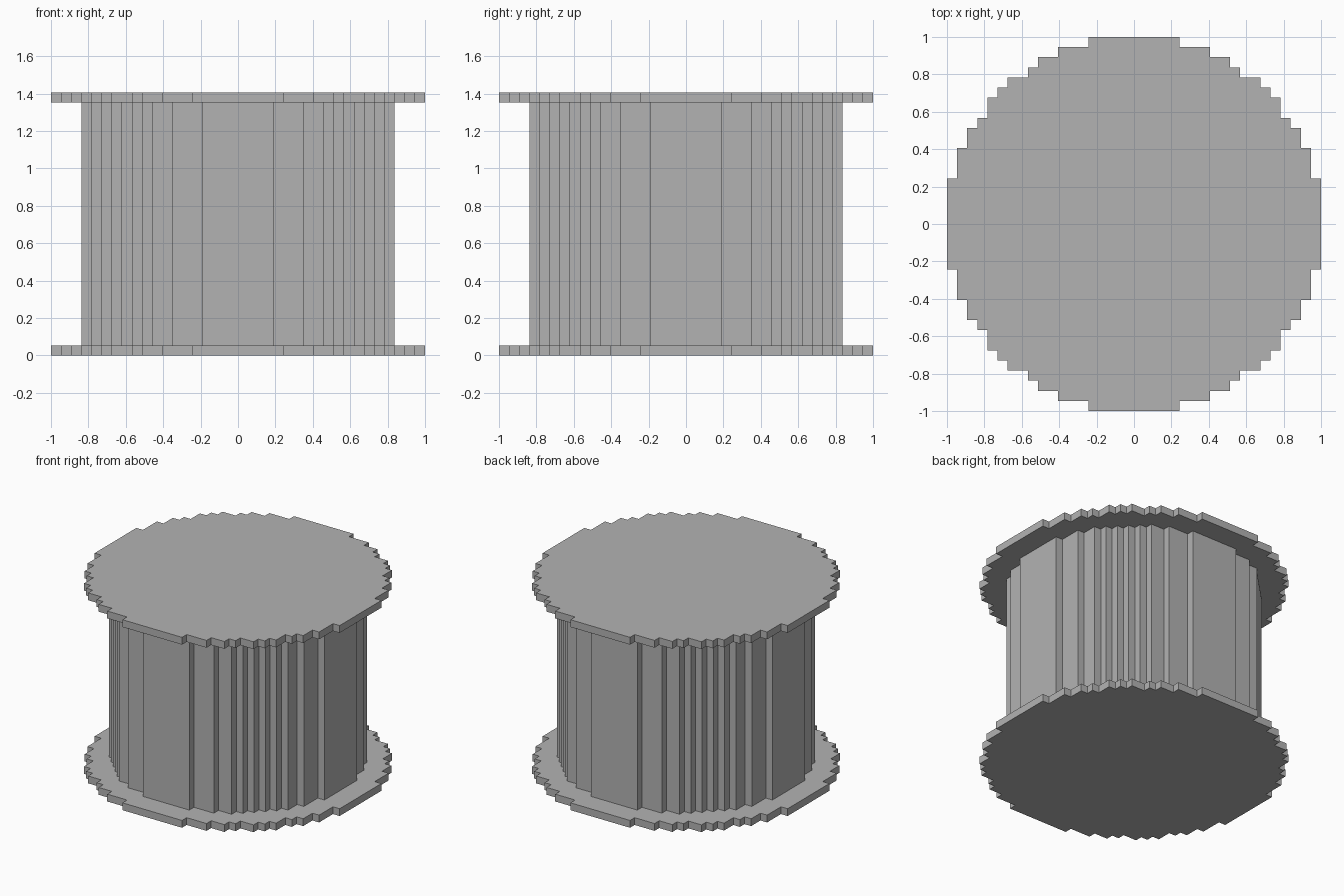
import bpy
import bmesh
import math

if "Cube" in bpy.data.objects:
    bpy.data.objects.remove(bpy.data.objects["Cube"], do_unlink=True)

UNIT = 2 / 37          # one block of the stepped outline
HEIGHT = 26            # total height in blocks

grey = bpy.data.materials.new("plain grey")
grey.use_nodes = True
grey.diffuse_color = (0.45, 0.45, 0.45, 1)
grey.node_tree.nodes["Principled BSDF"].inputs["Base Color"].default_value = grey.diffuse_color


def stepped_circle(radius):
    """Outline of a disc made of square blocks, counter-clockwise."""
    quarter = []
    previous = None
    for row in range(int(radius) + 1):
        half = math.floor(math.sqrt(radius ** 2 - row ** 2)) + 0.5
        if previous is not None and half != previous:
            quarter += [(previous, row - 0.5), (half, row - 0.5)]
        previous = half
    quarter.append((previous, radius))
    outline = []
    for _ in range(4):
        # each quarter turn starts at the flat side's outer corner
        outline += quarter
        quarter = [(-y, x) for x, y in quarter]
    return outline


def stepped_disc(name, radius, bottom, top):
    bm = bmesh.new()
    verts = [bm.verts.new((x * UNIT, y * UNIT, bottom * UNIT))
             for x, y in stepped_circle(radius)]
    base = bm.faces.new(verts)
    # keep the base face and raise a copy of it
    raised = bmesh.ops.extrude_face_region(bm, geom=[base], use_keep_orig=True)
    moved = [v for v in raised["geom"] if isinstance(v, bmesh.types.BMVert)]
    bmesh.ops.translate(bm, verts=moved, vec=(0, 0, (top - bottom) * UNIT))
    bmesh.ops.recalc_face_normals(bm, faces=bm.faces[:])
    mesh = bpy.data.meshes.new(name)
    bm.to_mesh(mesh)
    bm.free()
    mesh.materials.append(grey)
    obj = bpy.data.objects.new(name, mesh)
    bpy.context.collection.objects.link(obj)
    return obj


# Wide thin plates at both ends, narrower drum between them
stepped_disc("bottom_flange", 18.5, 0, 1)
stepped_disc("drum", 15.5, 1, HEIGHT - 1)
stepped_disc("top_flange", 18.5, HEIGHT - 1, HEIGHT)
